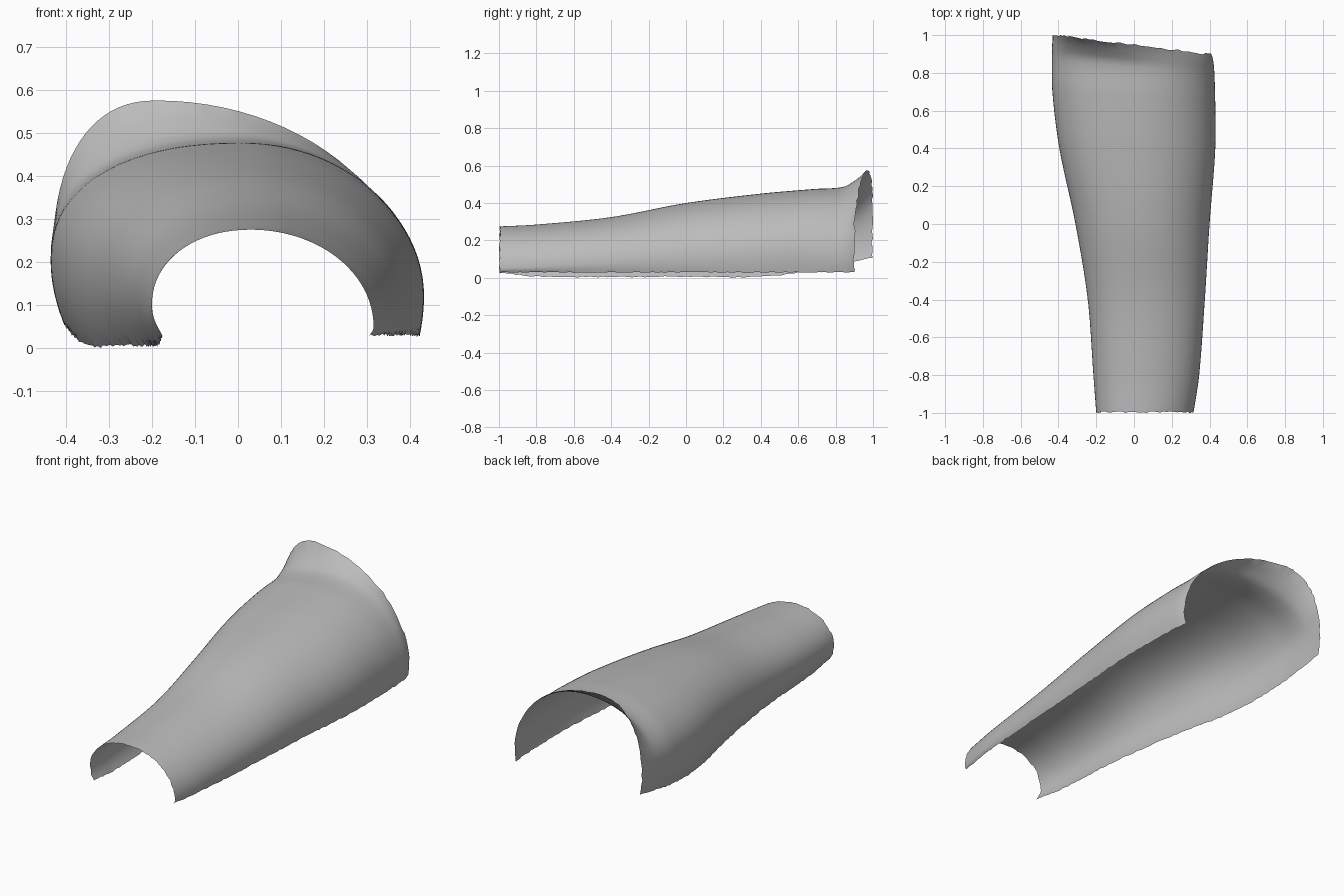
import bpy, bmesh, math, random

random.seed(4)
if "Cube" in bpy.data.objects:
    bpy.data.objects.remove(bpy.data.objects["Cube"])

# Stations along the shell: y, left edge x, right edge x, crest z, crest x,
# height of widest left point, height of widest right point, left hem z, left tuck
STATIONS = [
    (-1.0, -.20, .315, .275, .03, .10, .05, .03, .025),
    (-.8, -.215, .345, .285, .04, .10, .06, .008, .03),
    (-.4, -.245, .375, .325, .04, .12, .08, .006, .035),
    (0, -.31, .40, .40, .03, .15, .10, .006, .04),
    (.4, -.395, .43, .45, .02, .18, .12, .006, .045),
    (.7, -.432, .43, .475, .01, .20, .12, .045, .035),
    (.88, -.435, .425, .488, -.01, .21, .11, .085, .02),
    (.95, -.433, .42, .53, -.1, .21, .11, .10, .015),
    (1.0, -.43, .41, .575, -.19, .21, .10, .11, .012),
]
ROWS = 90
HEM = .03


def station(y):
    """Smooth interpolation between neighbouring stations."""
    last = len(STATIONS) - 1
    i = 0
    while i < last - 1 and y > STATIONS[i + 1][0]:
        i += 1
    a, b = STATIONS[i], STATIONS[i + 1]
    p, n = STATIONS[max(i - 1, 0)], STATIONS[min(i + 2, last)]
    h = b[0] - a[0]
    t = (y - a[0]) / h
    out = []
    for k in range(1, len(a)):
        ma = (b[k] - p[k]) / (b[0] - p[0]) * h
        mb = (n[k] - a[k]) / (n[0] - a[0]) * h
        out.append((2*t**3 - 3*t*t + 1) * a[k] + (t**3 - 2*t*t + t) * ma
                   + (3*t*t - 2*t**3) * b[k] + (t**3 - t*t) * mb)
    return out


def section(y):
    """Arch from the left hem over the crest to the right hem."""
    xl, xr, top, xc, zl, zr, hem, tuck = station(y)
    pts = []
    for i in range(8):
        f = 1 - i / 8
        pts.append((xl + tuck * f * f, zl + (hem - zl) * f))
    power = 2 / (2.1 + .2 * (y + 1) / 2)
    for i in range(20):
        a = math.pi / 2 * i / 20
        pts.append((xc + (xl - xc) * math.cos(a) ** power,
                    zl + (top - zl) * math.sin(a) ** power))
    for i in range(25):
        a = math.pi / 2 * i / 24
        pts.append((xc + (xr - xc) * math.sin(a), zr + (top - zr) * math.cos(a)))
    for i in range(1, 6):
        f = i / 5
        pts.append((xr - .01 * f * f, zr + (HEM - zr) * f))
    return pts


# Thin open shell, with a slanted rear rim and slightly ragged edges
bm = bmesh.new()
grid = []
for r in range(ROWS + 1):
    y = -1 + 2 * r / ROWS
    pts = section(y)
    slant = max(0, (y - .2) / .8) ** 2
    row = []
    for c, (x, z) in enumerate(pts):
        yy = y - slant * .1 * max(0, x + .38) / .8
        if r in (0, ROWS):
            yy += random.uniform(-.005, .005) - math.copysign(.004, y)
        if c in (0, len(pts) - 1):
            z += random.uniform(-.003, .003)
        row.append(bm.verts.new((x, yy, max(z, 0))))
    grid.append(row)
for r0, r1 in zip(grid, grid[1:]):
    for c in range(len(r0) - 1):
        bm.faces.new((r0[c], r1[c], r1[c + 1], r0[c + 1]))
bm.normal_update()
if sum(f.normal.z for f in bm.faces) < 0:
    bmesh.ops.reverse_faces(bm, faces=bm.faces[:])

# Rest the lowest hem on the ground
low = min(v.co.z for v in bm.verts)
bmesh.ops.translate(bm, verts=bm.verts[:], vec=(0, 0, -low))

mesh = bpy.data.meshes.new("curved_shell")
bm.to_mesh(mesh)
bm.free()
shell = bpy.data.objects.new("curved_shell", mesh)
bpy.context.collection.objects.link(shell)

grey = bpy.data.materials.new("plain_grey")
grey.use_nodes = True
colour = (.5, .5, .5, 1)
grey.diffuse_color = colour
grey.node_tree.nodes["Principled BSDF"].inputs["Base Color"].default_value = colour
mesh.materials.append(grey)
mesh.shade_smooth()
